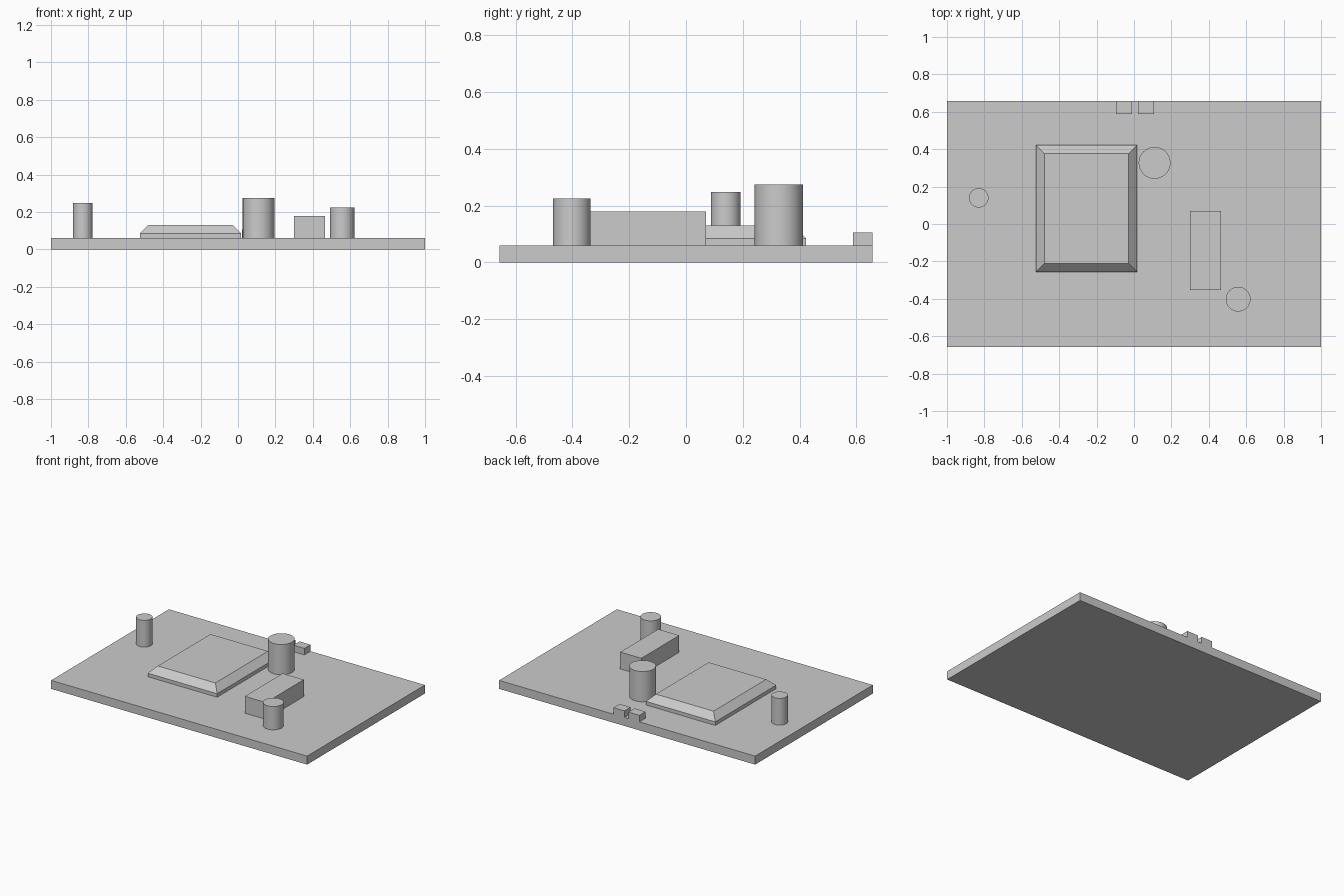
import bpy, bmesh, math

cube = bpy.data.objects.get("Cube")
if cube:
    bpy.data.objects.remove(cube, do_unlink=True)

grey = bpy.data.materials.new("plain grey")
grey.use_nodes = True
colour = (0.6, 0.6, 0.6, 1)
grey.diffuse_color = colour
grey.node_tree.nodes["Principled BSDF"].inputs["Base Color"].default_value = colour

BOARD_TOP = 0.06


def add_object(name, bm):
    mesh = bpy.data.meshes.new(name)
    bm.to_mesh(mesh)
    bm.free()
    mesh.materials.append(grey)
    obj = bpy.data.objects.new(name, mesh)
    bpy.context.collection.objects.link(obj)
    return obj


def box(name, x, y, z):
    """Box from (min, max) pairs on each axis."""
    bm = bmesh.new()
    bmesh.ops.create_cube(bm, size=1)
    for v in bm.verts:
        v.co = [lo + (c + 0.5) * (hi - lo) for c, (lo, hi) in zip(v.co, (x, y, z))]
    return add_object(name, bm)


def cylinder(name, x, y, radius, top):
    bm = bmesh.new()
    height = top - BOARD_TOP
    bmesh.ops.create_cone(bm, cap_ends=True, segments=48, radius1=radius,
                          radius2=radius, depth=height)
    bmesh.ops.translate(bm, verts=bm.verts, vec=(x, y, BOARD_TOP + height / 2))
    obj = add_object(name, bm)
    bpy.ops.object.select_all(action="DESELECT")
    obj.select_set(True)
    bpy.context.view_layer.objects.active = obj
    bpy.ops.object.shade_smooth_by_angle(angle=math.radians(30))


def chip(name, x, y, step, top, inset):
    """Low slab whose upper half tapers inwards."""
    obj = box(name, x, y, (BOARD_TOP, step))
    bm = bmesh.new()
    bm.from_mesh(obj.data)
    bm.normal_update()
    lid = max(bm.faces, key=lambda f: f.normal.z)
    bmesh.ops.inset_region(bm, faces=[lid], thickness=inset, use_even_offset=True)
    for v in lid.verts:
        v.co.z = top
    bm.normal_update()
    bm.to_mesh(obj.data)
    bm.free()


# Base board
box("board", (-1, 1), (-0.657, 0.657), (0, BOARD_TOP))

# Large chip with sloped rim
chip("main_chip", (-0.525, 0.017), (-0.257, 0.423), 0.085, 0.131, 0.046)

# Long block on the left side
box("long_block", (0.3, 0.465), (-0.353, 0.07), (BOARD_TOP, 0.179))

# Pair of small connectors on the back edge
for side, x in (("right", (-0.096, -0.01)), ("left", (0.021, 0.107))):
    box(side + "_connector", x, (0.588, 0.657), (BOARD_TOP, 0.106))

# Upright round cans
cylinder("right_can", -0.83, 0.14, 0.052, 0.249)
cylinder("back_can", 0.11, 0.327, 0.085, 0.274)
cylinder("front_can", 0.557, -0.402, 0.066, 0.225)
